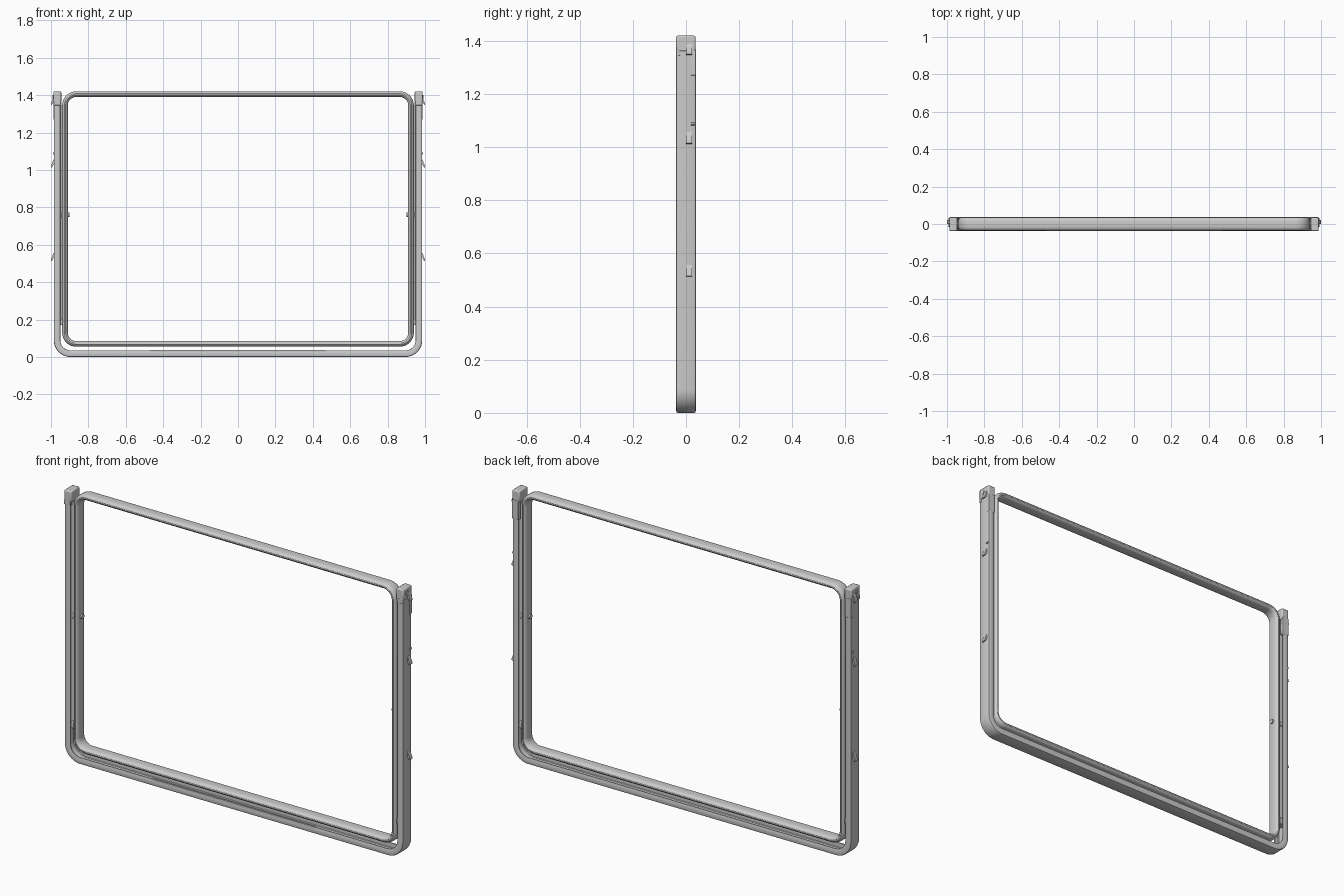
import bpy, bmesh, math
from mathutils import Matrix

if "Cube" in bpy.data.objects:
    bpy.data.objects.remove(bpy.data.objects["Cube"])


def finish(bm, name, bevel=0.0, segs=2):
    bmesh.ops.recalc_face_normals(bm, faces=bm.faces)
    me = bpy.data.meshes.new(name)
    bm.to_mesh(me)
    bm.free()
    ob = bpy.data.objects.new(name, me)
    bpy.context.collection.objects.link(ob)
    bpy.context.view_layer.objects.active = ob
    ob.select_set(True)
    bpy.ops.object.shade_smooth_by_angle(angle=math.radians(32))
    ob.select_set(False)
    if bevel:
        mod = ob.modifiers.new("bevel", 'BEVEL')
        mod.width, mod.segments = bevel, segs
    return ob


def arc(cx, cz, r, a0, a1, n=14):
    """Path samples: point plus outward normal, in the xz plane."""
    out = []
    for i in range(n + 1):
        a = math.radians(a0 + (a1 - a0) * i / n)
        c, s = math.cos(a), math.sin(a)
        out.append((cx + r * c, cz + r * s, c, s))
    return out


def sweep(name, path, profile, closed):
    """Sweep a closed profile of (inward offset, y) points along the path."""
    bm = bmesh.new()
    rings = [[bm.verts.new((x - nx * t, y, z - nz * t)) for t, y in profile]
             for x, z, nx, nz in path]
    n, m = len(rings), len(profile)
    for i in range(n if closed else n - 1):
        a, b = rings[i], rings[(i + 1) % n]
        for j in range(m):
            k = (j + 1) % m
            bm.faces.new((a[j], a[k], b[k], b[j]))
    if not closed:
        bm.faces.new(rings[0])
        bm.faces.new(rings[-1][::-1])
    return finish(bm, name)


def box(name, x, y, z, bevel=0.0):
    bm = bmesh.new()
    mat = Matrix.Translation([(a + b) / 2 for a, b in (x, y, z)]) @ \
        Matrix.Diagonal([b - a for a, b in (x, y, z)] + [1])
    bmesh.ops.create_cube(bm, size=1, matrix=mat)
    return finish(bm, name, bevel)


def pin(name, x0, x1, y, z, r):
    bm = bmesh.new()
    mat = Matrix.Translation(((x0 + x1) / 2, y, z)) @ Matrix.Rotation(math.pi / 2, 4, 'Y')
    bmesh.ops.create_cone(bm, cap_ends=True, segments=20, radius1=r, radius2=r,
                          depth=abs(x1 - x0), matrix=mat)
    return finish(bm, name)


def prism(name, outline, y0, y1):
    """Extrude an (x, z) outline along y."""
    bm = bmesh.new()
    f = bm.faces.new([bm.verts.new((x, y0, z)) for x, z in outline])
    new = bmesh.ops.extrude_face_region(bm, geom=[f])["geom"]
    bmesh.ops.translate(bm, vec=(0, y1 - y0, 0),
                        verts=[v for v in new if isinstance(v, bmesh.types.BMVert)])
    return finish(bm, name)


# Outer U-shaped rail: channel open towards the inside
W, R, TOP = 0.985, 0.09, 1.37
u_path = ([(W, TOP, 1, 0)] + arc(W - R, R, R, 0, -90)
          + arc(-W + R, R, R, -90, -180) + [(-W, TOP, -1, 0)])
half = [(0, 0.030), (0.002, 0.035), (0.007, 0.037), (0.030, 0.037), (0.034, 0.035),
        (0.035, 0.032), (0.034, 0.029), (0.012, 0.029), (0.009, 0.026)]
channel = half + [(t, -y) for t, y in reversed(half)]
sweep("outer_rail", u_path, channel, False)

# Inner closed frame: flat band with soft edges
w, r, z0, z1 = 0.94, 0.075, 0.055, 1.42
loop = (arc(w - r, z1 - r, r, 0, 90) + arc(-w + r, z1 - r, r, 90, 180)
        + arc(-w + r, z0 + r, r, 180, 270) + arc(w - r, z0 + r, r, 270, 360))
half = [(0.0, 0.016), (0.002, 0.024), (0.006, 0.030), (0.012, 0.034), (0.018, 0.034),
        (0.024, 0.030), (0.028, 0.024), (0.030, 0.016)]
band = half + [(t, -y) for t, y in reversed(half)]
sweep("inner_frame", loop, band, True)

# Thin insert on the front of the bottom rail
box("bottom_insert", (-0.47, 0.47), (-0.0375, -0.028), (0.027, 0.037))

# Side details, built on the right and mirrored
sides = [
    box("guide_strip", (0.943, 0.978), (-0.012, 0.012), (0.17, 1.36), 0.002),
    box("end_cap", (0.945, 0.987), (-0.037, 0.036), (1.36, 1.42), 0.006),
    box("cap_tail", (0.949, 0.986), (0.018, 0.0375), (1.27, 1.37), 0.002),
    box("cap_front_lip", (0.949, 0.986), (-0.0375, -0.022), (1.345, 1.37), 0.002),
    box("lower_guide_block", (0.938, 0.975), (-0.024, 0.024), (0.17, 0.205), 0.003),
    box("middle_guide_block", (0.941, 0.975), (-0.018, 0.018), (0.745, 0.77), 0.003),
    pin("pivot_pin", 0.902, 0.96, 0, 0.76, 0.012),
    pin("cap_rivet", 0.975, 0.991, -0.006, 1.392, 0.010),
    prism("small_catch", [(0.98, 1.095), (0.988, 1.092), (0.991, 1.085), (0.98, 1.08)],
          0.018, 0.032),
]
for z in (0.535, 1.035, 1.37):
    sides.append(prism("side_hook", [(0.98, z + 0.022), (0.986, z + 0.022), (0.999, z - 0.012),
                                     (1.0, z - 0.020), (0.995, z - 0.022), (0.98, z + 0.004)],
                       0.0, 0.022))
for ob in sides:
    mod = ob.modifiers.new("mirror", 'MIRROR')
    mod.use_axis = (True, False, False)
